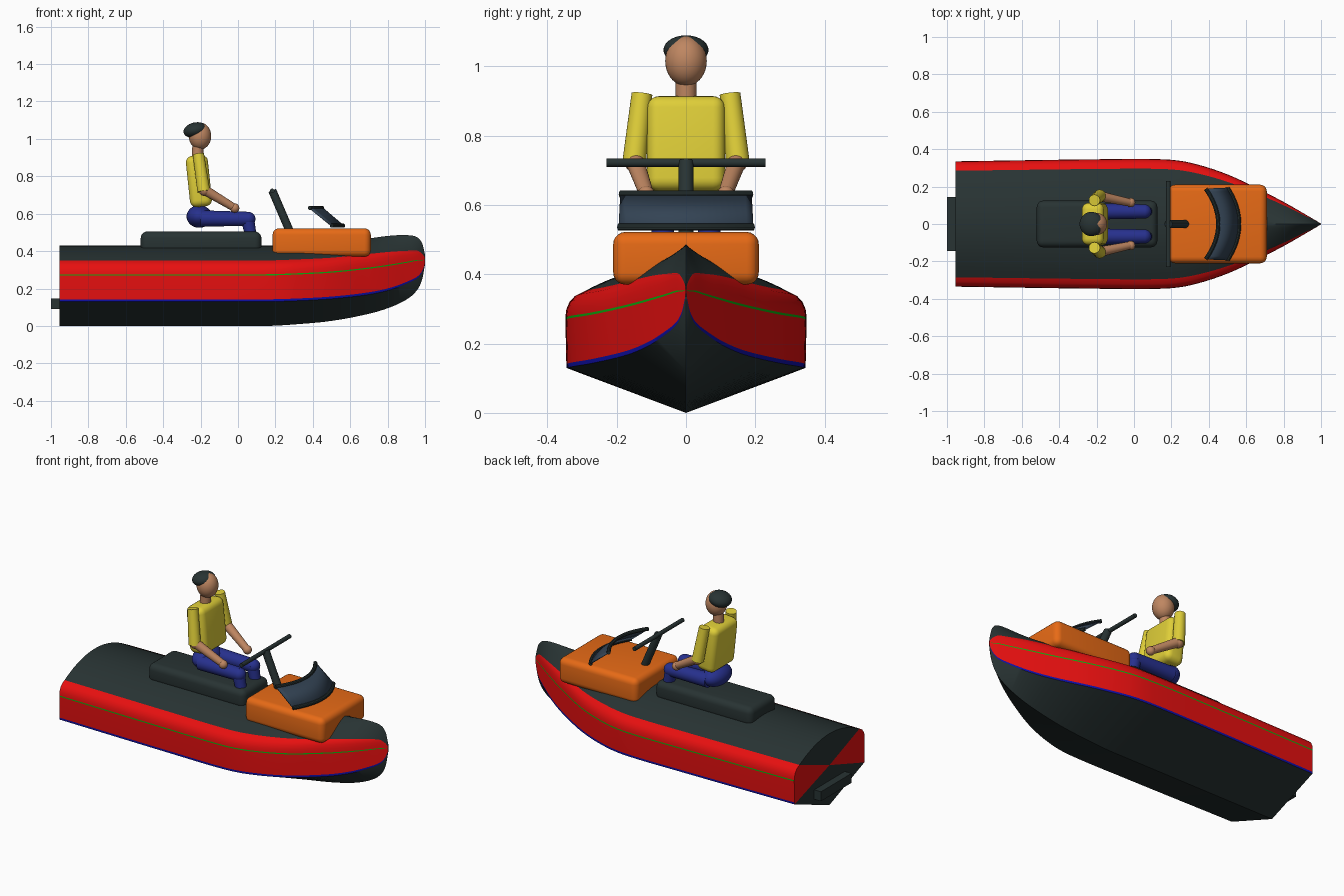
import bpy, bmesh, math
from mathutils import Vector, Matrix

if "Cube" in bpy.data.objects:
    bpy.data.objects.remove(bpy.data.objects["Cube"])


def mat(name, r, g, b):
    m = bpy.data.materials.new(name)
    m.diffuse_color = (r, g, b, 1)
    m.use_nodes = True
    m.node_tree.nodes["Principled BSDF"].inputs["Base Color"].default_value = m.diffuse_color
    return m


CHARCOAL = mat("charcoal", .021, .033, .033)
RED = mat("red", .80, .005, .005)
BLUE = mat("trim_blue", .005, .005, .40)
GREEN = mat("trim_green", .005, .42, .005)
ORANGE = mat("orange", .80, .145, .008)
YELLOW = mat("yellow", .74, .62, .04)
SKIN = mat("skin", .52, .24, .12)
NAVY = mat("trouser_blue", .02, .03, .27)
GLASS = mat("smoked_glass", .033, .056, .088)


def finish(name, bm, *mats):
    bmesh.ops.recalc_face_normals(bm, faces=bm.faces)
    me = bpy.data.meshes.new(name)
    bm.to_mesh(me)
    bm.free()
    ob = bpy.data.objects.new(name, me)
    bpy.context.collection.objects.link(ob)
    for m in mats:
        me.materials.append(m)
    return ob


def box(name, lo, hi, bevel, m, tilt=0):
    lo, hi = Vector(lo), Vector(hi)
    bm = bmesh.new()
    mx = (Matrix.Translation((lo + hi) / 2) @ Matrix.Rotation(tilt, 4, 'Y')
          @ Matrix.Diagonal((*(hi - lo), 1)))
    bmesh.ops.create_cube(bm, size=1, matrix=mx)
    if bevel:
        bmesh.ops.bevel(bm, geom=bm.edges[:], offset=bevel, segments=5,
                        profile=.5, affect='EDGES')
    return finish(name, bm, m)


def ball(name, c, r, m, tilt=0):
    bm = bmesh.new()
    mx = Matrix.Translation(c) @ Matrix.Rotation(tilt, 4, 'Y') @ Matrix.Diagonal((*r, 1))
    bmesh.ops.create_uvsphere(bm, u_segments=32, v_segments=18, radius=1, matrix=mx)
    return finish(name, bm, m)


def rod(name, a, b, r1, r2, m):
    a, b = Vector(a), Vector(b)
    bm = bmesh.new()
    mx = Matrix.Translation((a + b) / 2) @ (b - a).to_track_quat('Z', 'Y').to_matrix().to_4x4()
    bmesh.ops.create_cone(bm, cap_ends=True, segments=28, radius1=r1, radius2=r2,
                          depth=(b - a).length, matrix=mx)
    return finish(name, bm, m)


# Hull stations: x, half width, keel z, chine z, deck edge z, crown z
STATIONS = [
    (-.955, .335, 0, .13, .35, .43),
    (-.2, .346, 0, .13, .35, .43),
    (.15, .346, 0, .13, .35, .43),
    (.3, .328, .008, .134, .355, .433),
    (.5, .265, .027, .145, .365, .445),
    (.7, .170, .065, .168, .385, .468),
    (.82, .107, .102, .195, .397, .483),
    (.91, .055, .147, .23, .402, .485),
    (.96, .026, .195, .257, .402, .473),
    (.985, .011, .25, .29, .385, .44),
    (1.0, .002, .33, .335, .365, .38),
]


def smooth_stations(st, n=6):
    def slope(i, k):
        a, b = st[max(i - 1, 0)], st[min(i + 1, len(st) - 1)]
        return (b[k] - a[k]) / (b[0] - a[0])
    out = []
    for i in range(len(st) - 1):
        p, q = st[i], st[i + 1]
        h = q[0] - p[0]
        for j in range(n):
            t = j / n
            row = [p[0] + h * t]
            for k in range(1, 6):
                row.append((2*t**3 - 3*t**2 + 1) * p[k] + (t**3 - 2*t**2 + t) * h * slope(i, k)
                           + (3*t**2 - 2*t**3) * q[k] + (t**3 - t**2) * h * slope(i + 1, k))
            out.append(row)
    return out + [list(st[-1])]


# side points: (width factor, height fraction chine to deck edge)
SIDE = [(.99, 0), (.992, .055), (1, .635), (1, .665), (.992, .77), (.965, .87), (.92, .945), (.85, 1)]
SIDE_MATS = [1, 1, 1, 1, 1, 1, 1]
SIDE_MATS[0], SIDE_MATS[2] = 2, 3
DECK = 10


def half_section(x, w, k, c, e, cr):
    pts = [(0, max(k, 0))] + [(w * f, c + (e - c) * h) for f, h in SIDE]
    power = 2 - .85 * min(max((x - .35) / .5, 0), 1)
    for i in range(1, DECK + 1):
        t = 1 - i / DECK
        pts.append((.85 * w * t, e + (cr - e) * (1 - t ** power)))
    return pts


bm = bmesh.new()
strip = [0] + SIDE_MATS + [0] * DECK
strip = strip + strip[::-1]
rings = []
for s in smooth_stations(STATIONS):
    half = half_section(*s)
    loop = half + [(-y, z) for y, z in half[-2:0:-1]]
    rings.append([bm.verts.new((s[0], y, z)) for y, z in loop])
N = len(rings[0])
for a, b in zip(rings, rings[1:]):
    for i in range(N):
        j = (i + 1) % N
        bm.faces.new((a[i], a[j], b[j], b[i])).material_index = strip[i]
# transom and bow tip fans carry the strip colours inward
for ring, z in ((rings[0], .24), (rings[-1], .35)):
    mid = bm.verts.new((ring[0].co.x, 0, z))
    for i in range(N):
        f = bm.faces.new((ring[i], ring[(i + 1) % N], mid))
        f.material_index = 1 if strip[i] else 0
finish("hull", bm, CHARCOAL, RED, BLUE, GREEN)

# Jet outlet, seat and console
box("jet_outlet", (-1, -.145, .09), (-.93, .145, .147), 0, CHARCOAL)
box("seat", (-.52, -.125, .39), (.125, .125, .505), .035, CHARCOAL)
box("console", (.185, -.21, .37), (.71, .21, .522), .035, ORANGE)

# Steering
rod("steering_post", (.275, 0, .51), (.183, 0, .725), .022, .022, CHARCOAL)
rod("handlebar", (.183, -.23, .722), (.183, .23, .722), .012, .012, CHARCOAL)


# Windshield: curved glass between two rims
def arc(x0, x1, hw, z, n=20):
    ts = [2 * i / n - 1 for i in range(n + 1)]
    return [(x0 + (x1 - x0) * (1 - t * t), hw * t, z) for t in ts]


top, low = arc(.383, .45, .188, .631), arc(.5, .562, .193, .536)
bm = bmesh.new()
va, vb = [[bm.verts.new(p) for p in path] for path in (top, low)]
for i in range(len(va) - 1):
    bm.faces.new((va[i], va[i + 1], vb[i + 1], vb[i]))
glass = finish("windshield_glass", bm, GLASS)
sol = glass.modifiers.new("thickness", 'SOLIDIFY')
sol.thickness, sol.offset = .008, 0

for name, path in (("windshield_top_rim", top), ("windshield_lower_rim", low)):
    cu = bpy.data.curves.new(name, 'CURVE')
    cu.dimensions, cu.bevel_depth, cu.bevel_resolution = '3D', .011, 3
    cu.use_fill_caps = True
    sp = cu.splines.new('POLY')
    sp.points.add(len(path) - 1)
    for p, co in zip(sp.points, path):
        p.co = (*co, 1)
    cu.materials.append(CHARCOAL)
    ob = bpy.data.objects.new(name, cu)
    bpy.context.collection.objects.link(ob)
    bpy.ops.object.select_all(action='DESELECT')
    ob.select_set(True)
    bpy.context.view_layer.objects.active = ob
    bpy.ops.object.convert(target='MESH')

# Rider body
ball("head", (-.203, 0, 1.015), (.06, .06, .072), SKIN)
ball("hair", (-.228, 0, 1.047), (.064, .065, .041), CHARCOAL, math.radians(-12))
rod("neck", (-.217, 0, .89), (-.214, 0, .97), .03, .03, SKIN)
box("torso", (-.268, -.113, .637), (-.15, .113, .912), .035, YELLOW, math.radians(-6))
ball("hips", (-.207, 0, .585), (.068, .105, .06), NAVY)

# Rider limbs, mirrored left and right
for side, s in (("left", 1), ("right", -1)):
    rod(side + "_upper_arm", (-.212, s * .127, .92), (-.183, s * .15, .72), .03, .034, YELLOW)
    ball(side + "_elbow", (-.18, s * .148, .725), (.03, .03, .03), SKIN)
    rod(side + "_forearm", (-.18, s * .148, .728), (-.025, s * .115, .635), .027, .021, SKIN)
    ball(side + "_hand", (-.018, s * .115, .63), (.025, .025, .025), SKIN)
    rod(side + "_thigh", (-.2, s * .067, .575), (.06, s * .067, .572), .043, .038, NAVY)
    ball(side + "_knee", (.055, s * .067, .572), (.038, .038, .038), NAVY)
    rod(side + "_shin", (.05, s * .067, .575), (.07, s * .067, .48), .036, .03, NAVY)

# Smooth shading with sharp edges kept
bpy.ops.object.select_all(action='SELECT')
bpy.context.view_layer.objects.active = bpy.data.objects["hull"]
bpy.ops.object.shade_smooth_by_angle(angle=math.radians(35))
